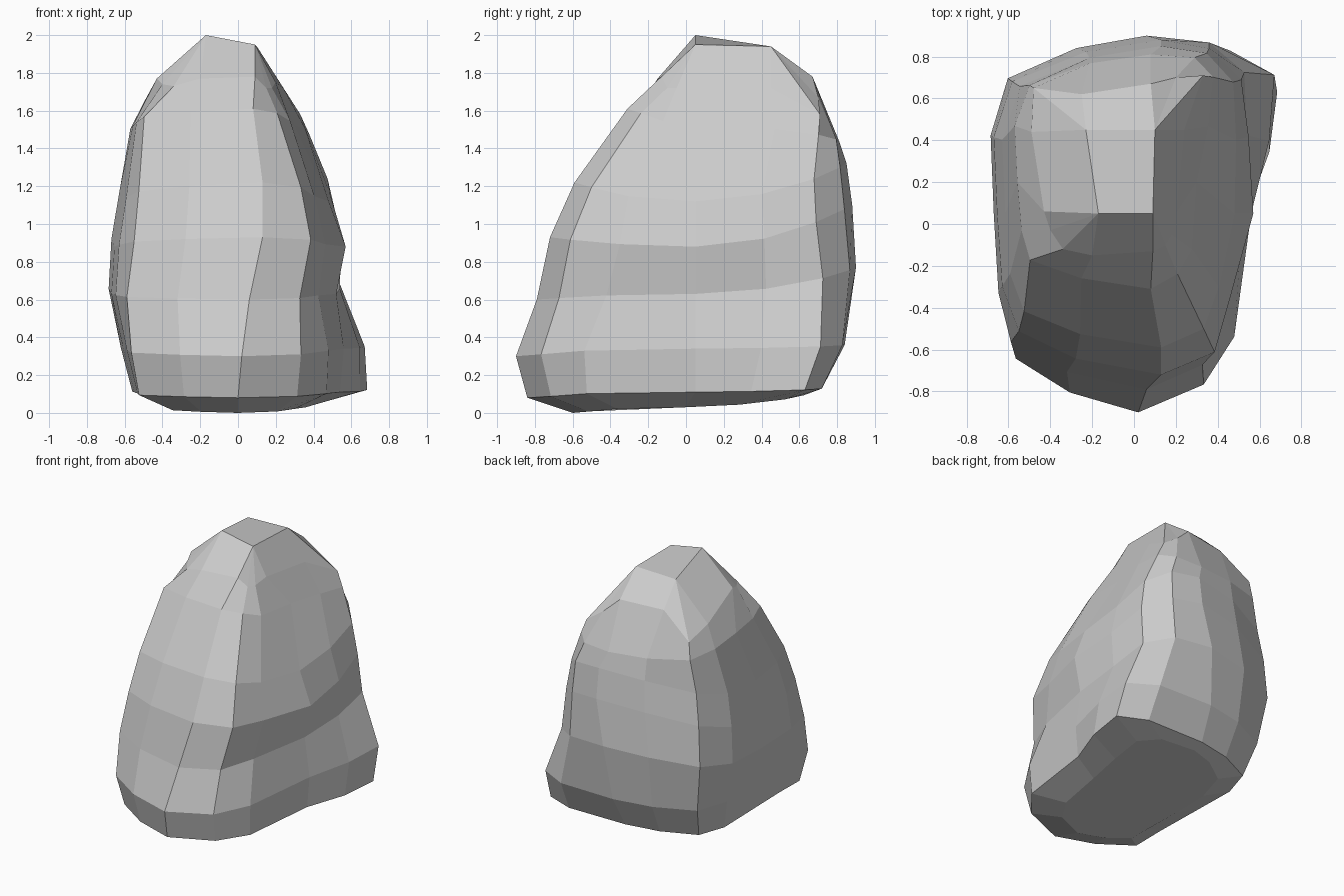
import bpy, bmesh

# Unit outline of the boulder, counter-clockwise from the front ridge
OUTLINE = [(0, -1), (.58, -.86), (.75, -.52), (1, 0), (.95, .44), (.87, .77),
           (.52, .95), (0, 1), (-.45, .93), (-.89, .76), (-1, .44),
           (-.98, 0), (-.95, -.45), (-.85, -.73), (-.51, -.90)]

# Rings: centre x, y | reach left, right, front, back | z front, middle, back | rear right flare
RINGS = [
    (0.00, 0.00, .38, .36, .60, .64, 0.00, 0.03, 0.10, .15),
    (0.00, 0.05, .56, .54, .89, .67, 0.08, 0.11, 0.13, .32),
    (0.02, 0.05, .64, .54, .95, .79, 0.30, 0.34, 0.36, .27),
    (0.06, 0.05, .745, .46, .84, .85, 0.60, 0.63, 0.77, .10),
    (0.13, 0.05, .80, .44, .77, .83, 0.93, 0.88, 1.10, .00),
    (0.13, 0.05, .76, .35, .64, .80, 1.22, 1.12, 1.32, .06),
    (0.08, 0.20, .65, .22, .51, .61, 1.61, 1.52, 1.44, .16),
]

# Shoulder below the summit, squared off at the back corners
SHOULDER = [(.09, -.13, 1.78), (.15, -.10, 1.72), (.18, -.05, 1.72), (.20, .05, 1.75),
            (.24, .45, 1.72), (.33, .71, 1.58), (.20, .70, 1.67), (.08, .67, 1.78),
            (-.25, .62, 1.77), (-.48, .65, 1.60), (-.49, .44, 1.66), (-.43, .06, 1.77),
            (-.40, -.03, 1.74), (-.34, -.12, 1.73), (-.20, -.15, 1.77)]


def ring_point(i, ring):
    u, v = OUTLINE[i]
    cx, cy, left, right, front, back, zf, zm, zb, flare = ring
    x = cx + u * (right if u > 0 else left) + flare * max(u, 0) * max(v, 0)
    y = cy + v * (back if v > 0 else front)
    z = zm + ((zb if v > 0 else zf) - zm) * v * v
    # Squarer, fuller corners towards the foot
    push = {2: (.2, -.35), 5: (0, .2), 6: (.1, .1), 13: (-.15, 0)}
    dx, dy = push.get(i, (0, 0))
    return x + dx * flare, y + dy * flare, z


def top_point(u, v):
    # Four-cornered sloping summit
    if v < .1:
        return (-.17, .05, 2.0) if u < 0 else (.09, .05, 1.95)
    return (-.23, .45, 1.93) if u < 0 else (.10, .45, 1.94)


# Loft the rings
bm = bmesh.new()
n = len(OUTLINE)
loops = [[bm.verts.new(ring_point(i, r)) for i in range(n)] for r in RINGS]
loops.append([bm.verts.new(p) for p in SHOULDER])
loops.append([bm.verts.new(top_point(u, v)) for u, v in OUTLINE])
for a, b in zip(loops, loops[1:]):
    for i in range(n):
        j = (i + 1) % n
        bm.faces.new((a[i], a[j], b[j], b[i]))

# Close underside and summit
bm.faces.new(loops[0][::-1])
bm.faces.new(loops[-1])
bmesh.ops.remove_doubles(bm, verts=bm.verts[:], dist=.001)
bmesh.ops.recalc_face_normals(bm, faces=bm.faces[:])

mesh = bpy.data.meshes.new("boulder")
bm.to_mesh(mesh)
bm.free()
boulder = bpy.data.objects.new("boulder", mesh)
bpy.context.collection.objects.link(boulder)
